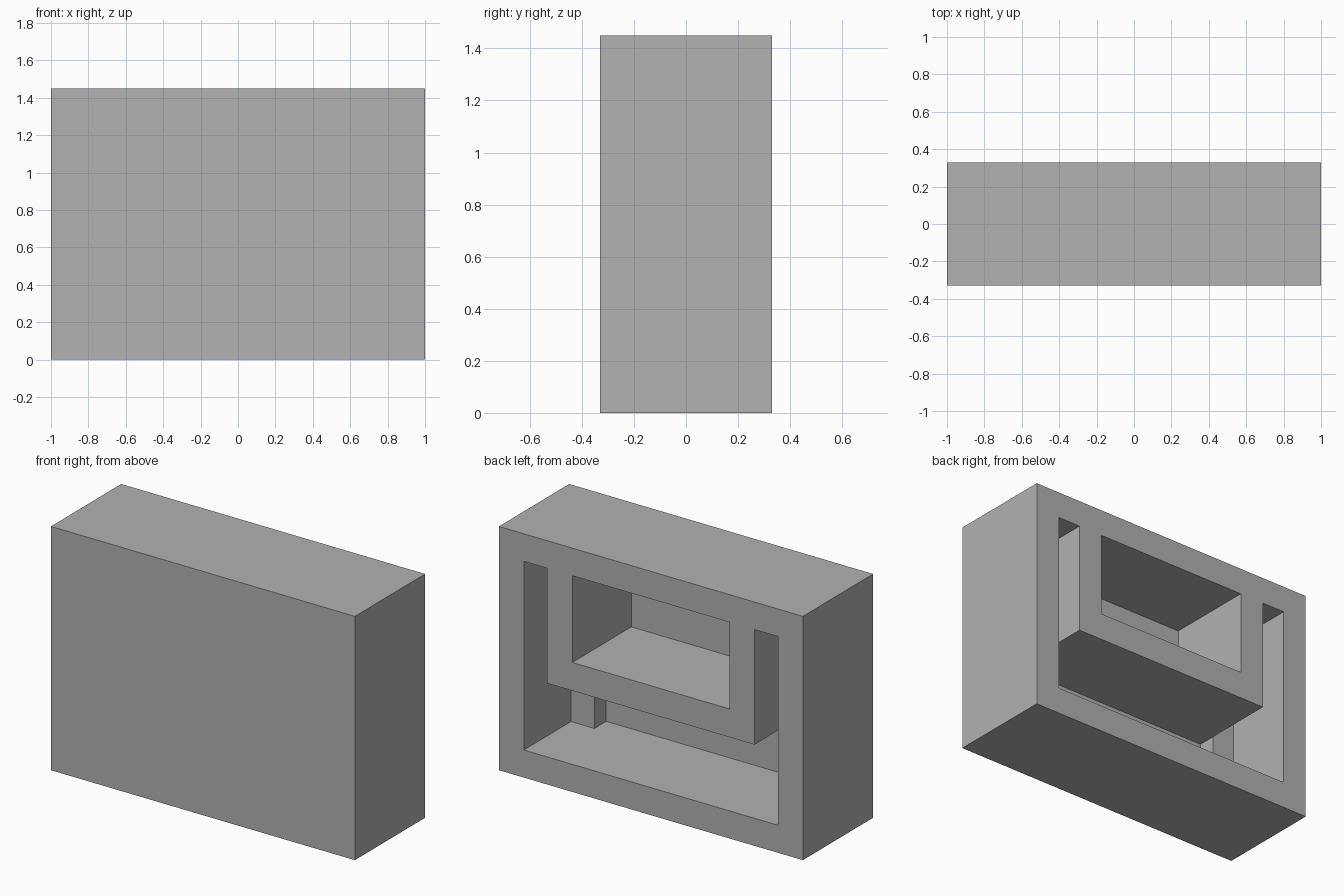
import bpy
import bmesh

cube = bpy.data.objects.get("Cube")
if cube:
    bpy.data.objects.remove(cube, do_unlink=True)

# Overall size and wall thickness
HALF_W, HALF_D, HEIGHT, WALL = 1.0, 0.33, 1.45, 0.164
OPEN_X, OPEN_TOP = HALF_W - WALL, HEIGHT - WALL
BOX_X, BOX_BOTTOM = 0.682, 0.602
TRAY_X, TRAY_BOTTOM = 0.517, 0.77
LEDGE_Y, PANEL_Y = -0.113, -0.224
BEYOND = HALF_D + 0.1

grey = bpy.data.materials.new("plain grey")
grey.use_nodes = True
colour = (0.445, 0.445, 0.445, 1)
grey.diffuse_color = colour
grey.node_tree.nodes["Principled BSDF"].inputs["Base Color"].default_value = colour


def prism(name, outline, y0, y1):
    """Extrude an x-z outline from y0 to y1."""
    bm = bmesh.new()
    face = bm.faces.new([bm.verts.new((x, y0, z)) for x, z in outline])
    result = bmesh.ops.extrude_face_region(bm, geom=[face])
    verts = [g for g in result["geom"] if isinstance(g, bmesh.types.BMVert)]
    bmesh.ops.translate(bm, verts=verts, vec=(0, y1 - y0, 0))
    bmesh.ops.recalc_face_normals(bm, faces=bm.faces)
    mesh = bpy.data.meshes.new(name)
    bm.to_mesh(mesh)
    bm.free()
    mesh.materials.append(grey)
    obj = bpy.data.objects.new(name, mesh)
    bpy.context.collection.objects.link(obj)
    return obj


def rectangle(x, z0, z1):
    return [(-x, z0), (x, z0), (x, z1), (-x, z1)]


# Solid housing block
housing = prism("housing", rectangle(HALF_W, 0, HEIGHT), -HALF_D, HALF_D)

# U-shaped channel around the hanging inner box
channel_half = [(OPEN_X, WALL), (OPEN_X, OPEN_TOP), (BOX_X, OPEN_TOP), (BOX_X, BOX_BOTTOM)]
channel = channel_half + [(-x, z) for x, z in reversed(channel_half)]

cutters = [
    prism("channel_cutter", channel, LEDGE_Y, BEYOND),
    # Deeper recess beneath the inner box
    prism("recess_cutter", rectangle(BOX_X, WALL, BOX_BOTTOM), PANEL_Y, BEYOND),
    # Pocket inside the inner box
    prism("pocket_cutter", rectangle(TRAY_X, TRAY_BOTTOM, OPEN_TOP), PANEL_Y, BEYOND),
]

for cutter in cutters:
    cutter.hide_render = True
    mod = housing.modifiers.new(cutter.name, "BOOLEAN")
    mod.operation = "DIFFERENCE"
    mod.solver = "EXACT"
    mod.object = cutter

# Bake the cuts and remove the cutters
bpy.context.view_layer.update()
evaluated = housing.evaluated_get(bpy.context.evaluated_depsgraph_get())
mesh = bpy.data.meshes.new_from_object(evaluated)
housing.modifiers.clear()
housing.data = mesh
for cutter in cutters:
    bpy.data.objects.remove(cutter, do_unlink=True)
